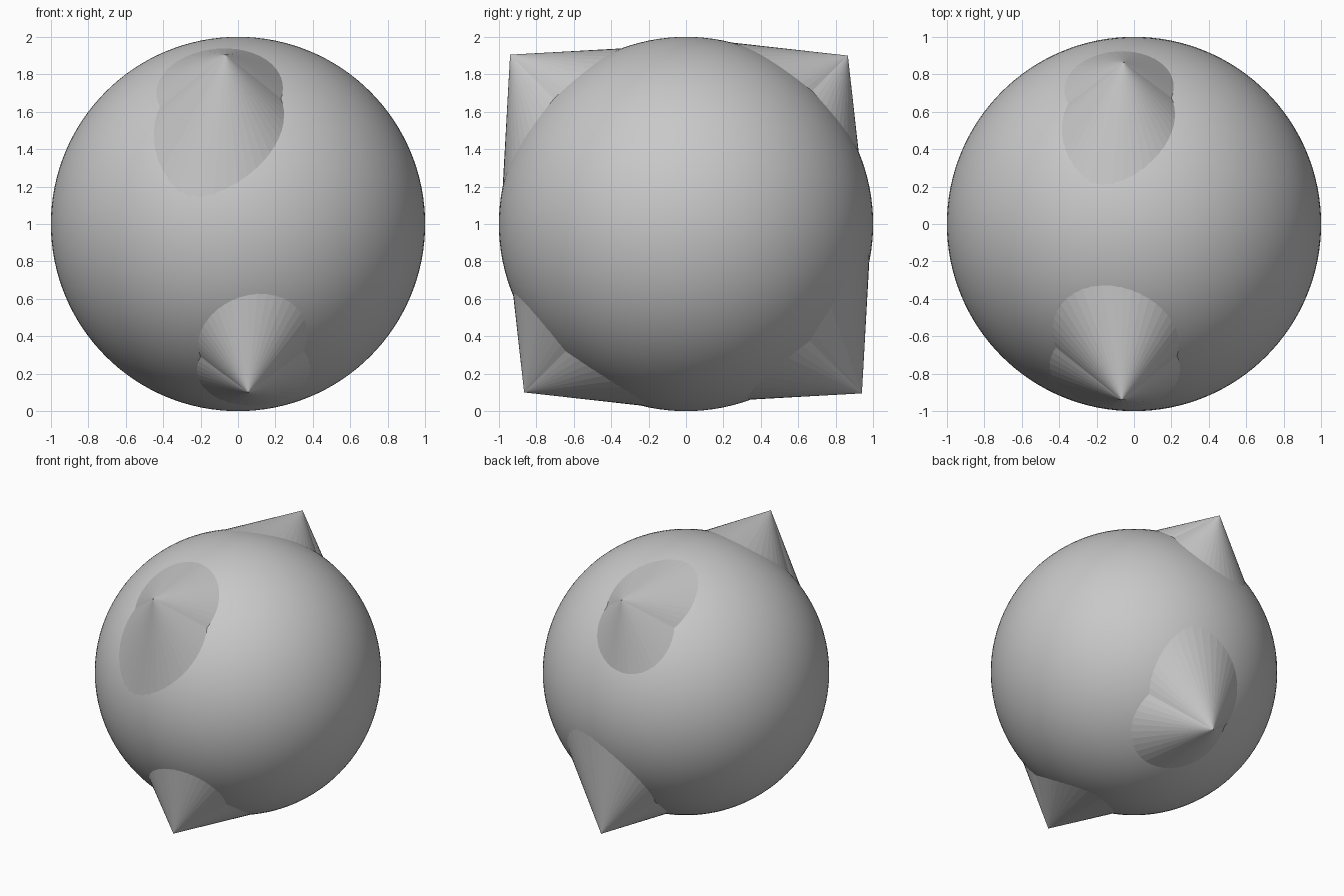
import bpy
from math import radians, sin, cos, tan
from mathutils import Vector

cube = bpy.data.objects.get("Cube")
if cube:
    bpy.data.objects.remove(cube, do_unlink=True)

# Single grey material
grey = bpy.data.materials.new("plain_grey")
grey.use_nodes = True
colour = (0.58, 0.58, 0.58, 1)
grey.diffuse_color = colour
grey.node_tree.nodes["Principled BSDF"].inputs["Base Color"].default_value = colour

CENTRE = Vector((0, 0, 1))


def finish(name):
    obj = bpy.context.object
    obj.name = name
    obj.data.materials.append(grey)
    return obj


# Round body
bpy.ops.mesh.primitive_uv_sphere_add(segments=128, ring_count=64, radius=1, location=CENTRE)
finish("round_body")
bpy.ops.object.shade_smooth()


def spike_cone(name, apex, axis, half_angle, slant):
    """Cone with its tip at apex, opening along axis into the body."""
    depth = slant * cos(half_angle)
    bpy.ops.mesh.primitive_cone_add(
        vertices=48, radius1=slant * sin(half_angle), radius2=0, depth=depth,
        location=CENTRE + apex + axis * depth / 2,
        rotation=(-axis).to_track_quat("Z", "Y").to_euler())
    finish(name)


# Upper spikes: name, opposite name, apex from centre, axis tilt, half angle, slant length
spikes = [
    ("front_upper", "back_lower", Vector((-0.065, -0.94, 0.905)), 38.8, 42, 0.86),
    ("back_upper", "front_lower", Vector((-0.055, 0.865, 0.90)), 37.6, 44, 0.76),
]

# Each spike is two cones sharing a tip; the lower ones are opposite the upper ones
for upper, lower, apex, tilt, half, slant in spikes:
    t = radians(tilt)
    inward = -1 if apex.y > 0 else 1
    axes = {
        "steep": Vector((0, inward * sin(t), -cos(t))),
        "shallow": Vector((0, inward * cos(t), -sin(t))),
    }
    for kind, axis in axes.items():
        for place, side in ((upper, 1), (lower, -1)):
            spike_cone(f"{place}_{kind}_spike", apex * side, axis * side, radians(half), slant)
